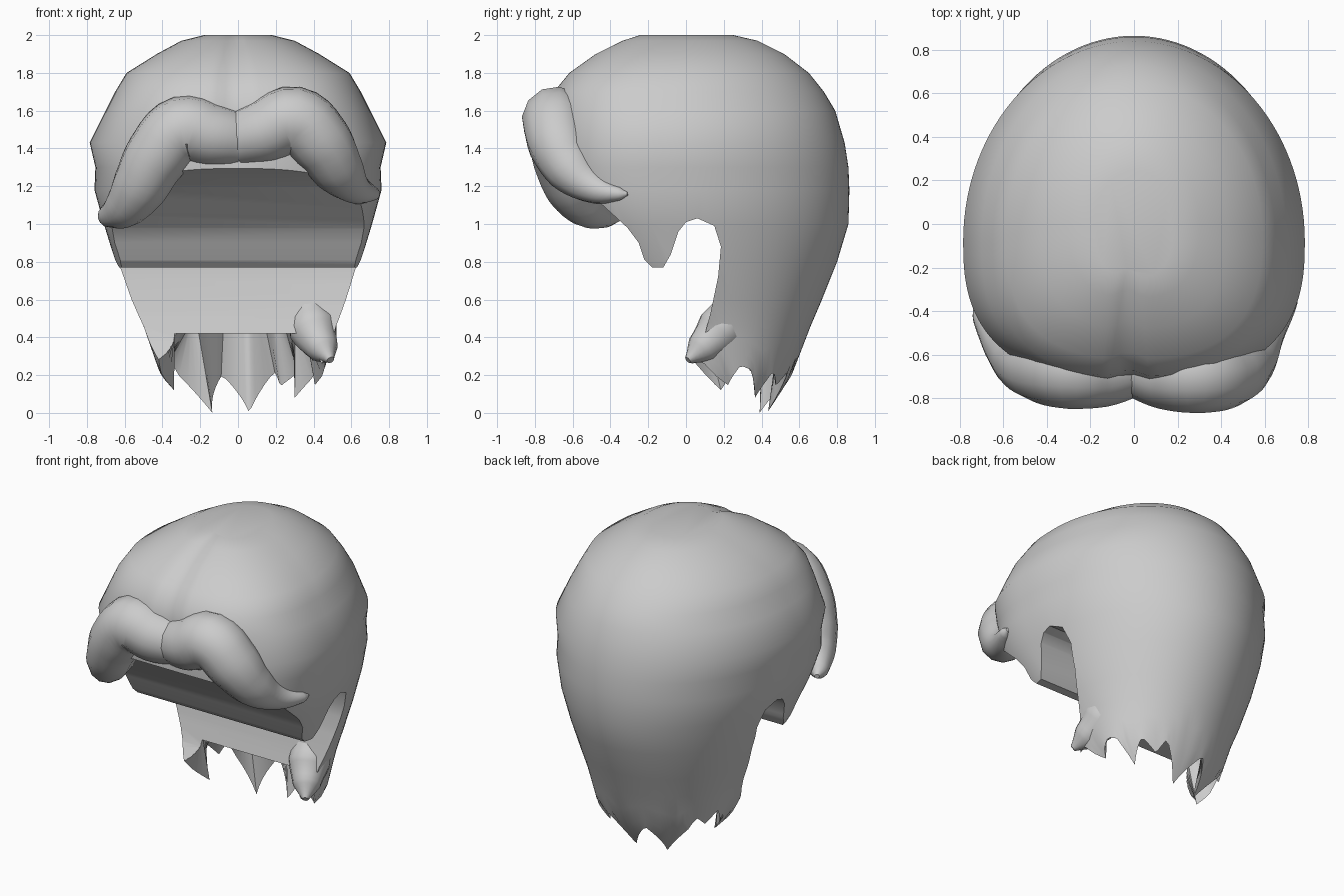
import bpy
import bmesh
import math
from math import cos, sin

cube = bpy.data.objects.get("Cube")
if cube:
    bpy.data.objects.remove(cube, do_unlink=True)

GREY = (0.6, 0.6, 0.6, 1.0)
material = bpy.data.materials.new("hair_grey")
material.use_nodes = True
material.diffuse_color = GREY
material.node_tree.nodes["Principled BSDF"].inputs["Base Color"].default_value = GREY

# Head sections: height, half width, front y, back y, y of the widest point
SECTIONS = [
    (2, .18, -.25, .25, 0), (1.97, .3, -.34, .38, 0), (1.9, .43, -.48, .52, -.02),
    (1.8, .59, -.62, .65, -.05), (1.7, .65, -.7, .73, -.08), (1.6, .7, -.72, .79, -.08),
    (1.43, .785, -.73, .84, -.08), (1.3, .755, -.73, .86, -.08), (1.18, .76, -.72, .865, -.07),
    (1, .71, -.65, .86, -.04), (.8, .65, -.5, .8, 0), (.6, .57, -.35, .72, .08),
    (.46, .51, -.25, .66, .13), (.2, .43, -.12, .56, .19), (0, .26, 0, .43, .25)]

# Ragged hem: angle in degrees and height, alternating tips and gaps
HEM = [(-60, .43), (-40, .4), (-22, .26), (-10, .27), (2, .14), (16, .25), (24, .23), (33, .08),
       (46, .22), (58, .14), (67, .22), (83, 0), (104, .2), (129, 0), (146, .28),
       (156, .22), (165, .3), (183, .12), (212, .42), (300, .43)]
COLUMNS = 120


def lerp(a, b, t):
    return a + (b - a) * t


def section(z):
    for upper, lower in zip(SECTIONS, SECTIONS[1:]):
        if z >= lower[0]:
            t = (upper[0] - z) / (upper[0] - lower[0])
            return [lerp(a, b, t) for a, b in zip(upper, lower)]
    return SECTIONS[-1]


def hem_height(degrees):
    for (a, za), (b, zb) in zip(HEM, HEM[1:]):
        if a <= degrees <= b:
            return lerp(za, zb, (degrees - a) / (b - a))
    return HEM[0][1]


def skin_point(degrees, z, scale=1.0):
    _, width, front, back, middle = section(z)
    angle = math.radians(degrees)
    c, s = cos(angle), sin(angle)
    power = 2 / 2.6 if s < 0 else 1
    depth = back - middle if s > 0 else middle - front
    x = math.copysign(abs(c) ** power, c) * width * scale
    y = middle + math.copysign(abs(s) ** power, s) * depth * scale
    # Parting groove at the front
    if s < 0 and z > 1.3:
        y += 0.04 * math.exp(-((x + 0.03) / 0.05) ** 2)
    # The nape hangs slightly to the left
    return x + 0.04 * max(0, 0.7 - z), y, z


def finish(obj, angle):
    obj.data.materials.clear()
    obj.data.materials.append(material)
    bpy.ops.object.select_all(action='DESELECT')
    obj.select_set(True)
    bpy.context.view_layer.objects.active = obj
    bpy.ops.object.shade_smooth_by_angle(angle=math.radians(angle))


def mesh_object(name, bm):
    bmesh.ops.recalc_face_normals(bm, faces=bm.faces)
    mesh = bpy.data.meshes.new(name)
    bm.to_mesh(mesh)
    bm.free()
    obj = bpy.data.objects.new(name, mesh)
    bpy.context.collection.objects.link(obj)
    return obj


# Main hair mass: stacked rings, ragged hem, recessed underside
degrees = [-60 + 360 * i / COLUMNS for i in range(COLUMNS)]
bm = bmesh.new()
rings = [[skin_point(d, s[0]) for d in degrees] for s in SECTIONS[:-2]]
lowest = SECTIONS[-3][0]
for t in (0.35, 0.7, 1):
    rings.append([skin_point(d, lerp(lowest, hem_height(d), t)) for d in degrees])
rings.append([skin_point(d, 0.42, 0.7) for d in degrees])
rings = [[bm.verts.new(p) for p in ring] for ring in rings]
for a, b in zip(rings, rings[1:]):
    for i in range(COLUMNS):
        j = (i + 1) % COLUMNS
        bm.faces.new((a[i], a[j], b[j], b[i]))
bm.faces.new(rings[0])
bm.faces.new(rings[-1])
hair = mesh_object("hair_mass", bm)

# Face opening with sideburns and ear arch, cut straight across
OPENING = [(-1.5, 1.33), (-.76, 1.31), (-.55, 1.2), (-.42, 1.08), (-.31, .98), (-.25, .9),
           (-.22, .81), (-.18, .77), (-.12, .77), (-.08, .84), (-.04, .96), (0, 1.01), (.06, 1.03),
           (.15, .99), (.185, .88), (.17, .72), (.13, .53), (.09, .38), (.03, .28),
           (0, -.5), (-1.5, -.5)]
bm = bmesh.new()
outline = bm.faces.new([bm.verts.new((-1.5, y, z)) for y, z in OPENING])
extruded = bmesh.ops.extrude_face_region(bm, geom=[outline])
moved = [v for v in extruded["geom"] if isinstance(v, bmesh.types.BMVert)]
bmesh.ops.translate(bm, verts=moved, vec=(3, 0, 0))
cutter = mesh_object("face_opening_cutter", bm)
cutter.hide_render = True
cut = hair.modifiers.new("face_opening", 'BOOLEAN')
cut.operation = 'DIFFERENCE'
cut.solver = 'EXACT'
cut.object = cutter
bpy.context.view_layer.objects.active = hair
bpy.ops.object.modifier_apply(modifier=cut.name)
bpy.data.objects.remove(cutter, do_unlink=True)
finish(hair, 42)


# Tapered locks swept along a path of x, y, z, radius
def lock(name, path):
    curve = bpy.data.curves.new(name, 'CURVE')
    curve.dimensions = '3D'
    curve.bevel_depth = 1
    curve.bevel_resolution = 4
    curve.resolution_u = 5
    curve.use_fill_caps = True
    spline = curve.splines.new('BEZIER')
    spline.bezier_points.add(len(path) - 1)
    for point, (x, y, z, radius) in zip(spline.bezier_points, path):
        point.co = (x, y, z)
        point.radius = radius
        point.handle_left_type = point.handle_right_type = 'AUTO'
    obj = bpy.data.objects.new(name, curve)
    bpy.context.collection.objects.link(obj)
    bpy.ops.object.select_all(action='DESELECT')
    obj.select_set(True)
    bpy.context.view_layer.objects.active = obj
    bpy.ops.object.convert(target='MESH')
    finish(bpy.context.view_layer.objects.active, 60)


lock("left_fringe_roll", [
    (0, -.64, 1.45, .15), (.14, -.68, 1.49, .17), (.3, -.69, 1.55, .18), (.44, -.67, 1.43, .17),
    (.53, -.6, 1.29, .14), (.62, -.48, 1.19, .085), (.72, -.35, 1.16, .035),
    (.735, -.31, 1.16, .01)])
lock("right_fringe_roll", [
    (0, -.64, 1.45, .15), (-.14, -.67, 1.47, .17), (-.29, -.67, 1.5, .18),
    (-.43, -.65, 1.36, .17), (-.52, -.6, 1.2, .15), (-.6, -.52, 1.09, .115),
    (-.69, -.41, 1.04, .06), (-.72, -.35, 1.03, .015)])
lock("left_nape_lock", [
    (.36, .3, .62, .1), (.4, .18, .44, .13), (.45, .08, .34, .085), (.49, .01, .28, .02)])
